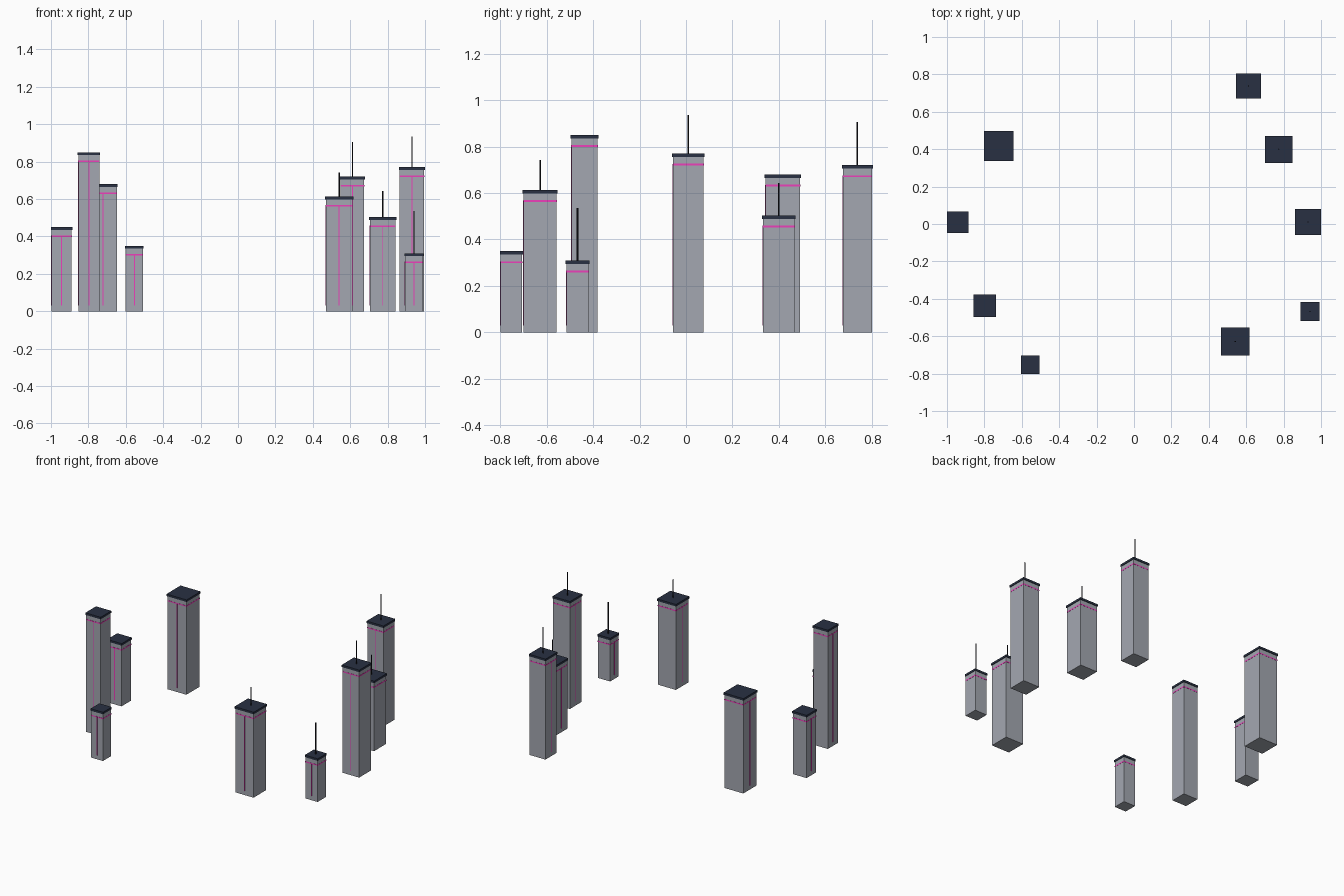
import bpy, math

if "Cube" in bpy.data.objects:
    bpy.data.objects.remove(bpy.data.objects["Cube"])


def material(name, color):
    m = bpy.data.materials.new(name)
    m.diffuse_color = (*color, 1)
    m.use_nodes = True
    m.node_tree.nodes["Principled BSDF"].inputs["Base Color"].default_value = m.diffuse_color
    return m


WALL = material("wall_grey", (0.37, 0.39, 0.44))
ROOF = material("roof_navy", (0.022, 0.03, 0.055))
NEON = material("neon_pink", (0.85, 0.05, 0.5))
DARK = material("mast_black", (0.01, 0.01, 0.015))


def box(name, x, y, z0, z1, sx, sy, mat):
    bpy.ops.mesh.primitive_cube_add(size=1, location=(x, y, (z0 + z1) / 2))
    ob = bpy.context.object
    ob.name = name
    ob.scale = (sx, sy, z1 - z0)
    ob.data.materials.append(mat)
    return ob


def tower(i, x, y, roof, top, mast_top=None):
    w = roof / 1.06
    eave = top - 0.015
    # shaft and overhanging roof slab
    box(f"tower_body_{i}", x, y, 0, eave, w, w, WALL)
    box(f"tower_roof_{i}", x, y, eave, top, roof, roof, ROOF)
    # glowing band below the roof
    box(f"neon_band_{i}", x, y, top - 0.052, top - 0.044, w + 0.002, w + 0.002, NEON)
    # thin light strips up the front and left faces
    box(f"front_strip_{i}", x, y - w / 2, 0.03, top - 0.045, 0.005, 0.004, NEON)
    box(f"side_strip_{i}", x - w / 2, y, 0.03, top - 0.045, 0.004, 0.005, NEON)
    # roof mast
    if mast_top:
        bpy.ops.mesh.primitive_cylinder_add(
            vertices=6, radius=0.0035, depth=mast_top - top + 0.005,
            location=(x, y, (mast_top + top - 0.005) / 2))
        mast = bpy.context.object
        mast.name = f"roof_mast_{i}"
        mast.data.materials.append(DARK)


# x, y, roof width, roof height, mast tip
TOWERS = [
    (-0.722, 0.417, 0.158, 0.68),
    (-0.943, 0.010, 0.114, 0.45),
    (-0.797, -0.437, 0.120, 0.85),
    (-0.554, -0.752, 0.098, 0.35),
    (0.541, -0.628, 0.151, 0.613, 0.743),
    (0.941, -0.467, 0.102, 0.31, 0.535),
    (0.930, 0.010, 0.139, 0.77, 0.935),
    (0.774, 0.399, 0.145, 0.503, 0.643),
    (0.612, 0.738, 0.133, 0.72, 0.905),
]
for i, t in enumerate(TOWERS, 1):
    tower(i, *t)
